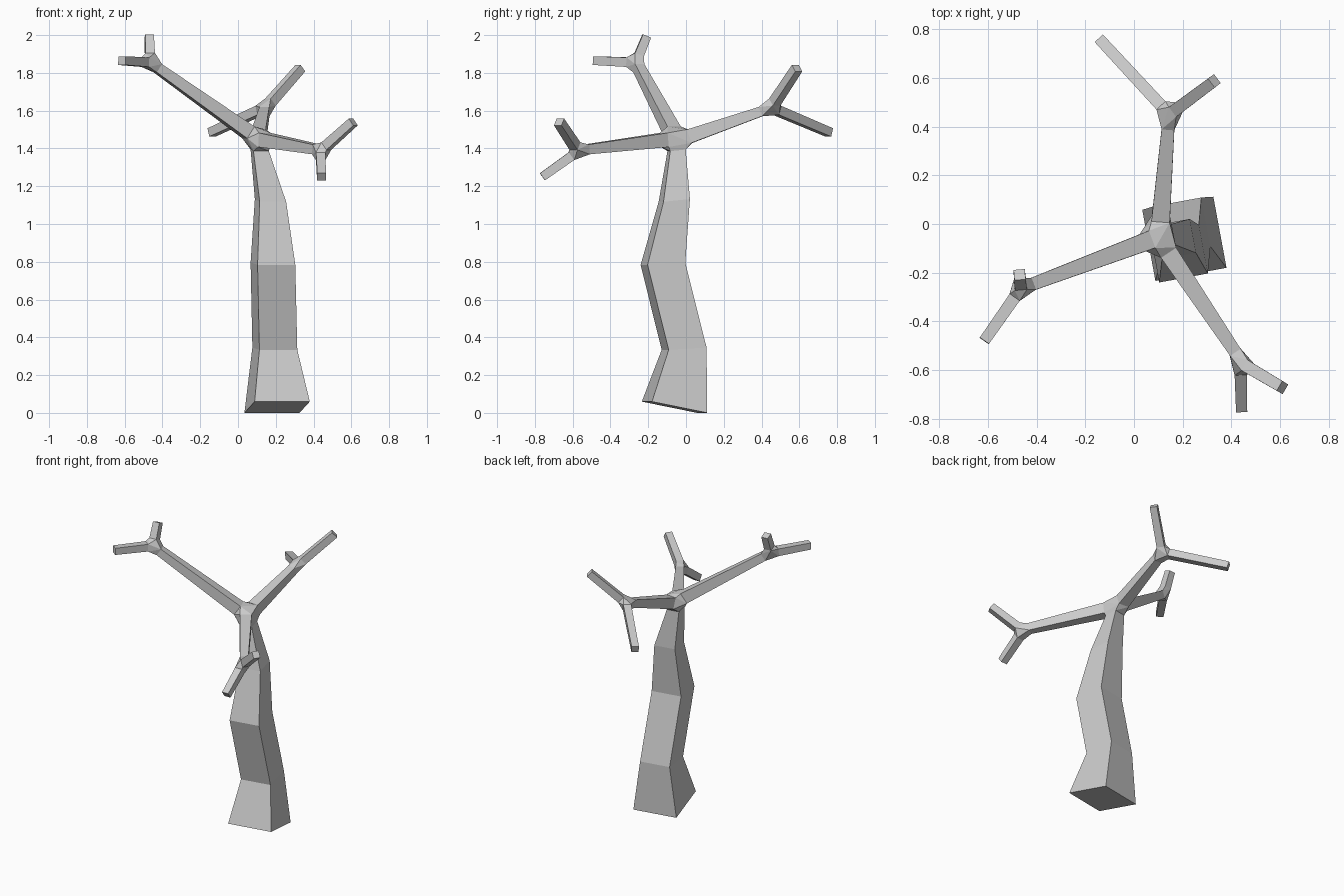
import bpy, bmesh
from math import radians
from mathutils import Vector, Matrix

if "Cube" in bpy.data.objects:
    bpy.data.objects.remove(bpy.data.objects["Cube"])

bm = bmesh.new()


def ring_from(centre, side, up, size):
    h = size / 2
    return [bm.verts.new(Vector(centre) + side * a * h + up * b * h)
            for a, b in ((-1, -1), (1, -1), (1, 1), (-1, 1))]


def ring(centre, direction, size):
    """Square ring across a limb, with its sides kept upright."""
    side = direction.cross(Vector((0, 0, 1))).normalized()
    return ring_from(centre, side, side.cross(direction).normalized(), size)


def bridge(r0, r1):
    for i in range(4):
        j = (i + 1) % 4
        bm.faces.new((r0[i], r0[j], r1[j], r1[i]))


def joint(rings):
    """Wrap the open limb ends in a hull and open the hull towards each limb."""
    res = bmesh.ops.convex_hull(bm, input=[v for r in rings for v in r])
    faces = [f for f in res["geom"] if isinstance(f, bmesh.types.BMFace)]
    inner = [f for f in faces if any(set(f.verts) <= set(r) for r in rings)]
    bmesh.ops.delete(bm, geom=inner, context='FACES_ONLY')


def limb(a, b, size_a, size_b):
    a, b = Vector(a), Vector(b)
    d = (b - a).normalized()
    r0, r1 = ring(a, d, size_a), ring(b, d, size_b)
    bridge(r0, r1)
    return r0, r1


# Trunk: centre, width, front-to-back tilt
trunk = [((0.207, -0.061, 0.03), 0.297, -0.2),
         ((0.195, -0.01, 0.34), 0.204, 0.06),
         ((0.185, -0.122, 0.79), 0.203, 0.06),
         ((0.172, -0.062, 1.125), 0.142, 0.1),
         ((0.115, -0.05, 1.39), 0.083, 0.1)]
yaw = Matrix.Rotation(radians(10.5), 3, 'Z')
rings = [ring_from(c, yaw @ Vector((1, 0, 0)), yaw @ Vector((0, 1, t)), w)
         for c, w, t in trunk]
for r0, r1 in zip(rings, rings[1:]):
    bridge(r0, r1)
bm.faces.new(rings[0])

# Branches: start, end, fork centre, twig tips
branches = [
    ((0.055, -0.07, 1.485), (-0.425, -0.25, 1.825), (-0.465, -0.265, 1.855),
     [(-0.47, -0.208, 1.995), (-0.615, -0.48, 1.865)]),
    ((0.14, -0.115, 1.445), (0.415, -0.525, 1.395), (0.437, -0.57, 1.385),
     [(0.61, -0.672, 1.54), (0.442, -0.76, 1.25)]),
    ((0.11, 0.02, 1.465), (0.14, 0.395, 1.595), (0.145, 0.45, 1.615),
     [(0.33, 0.588, 1.825), (-0.14, 0.758, 1.485)]),
]
hub = [rings[-1]]
for start, end, fork, tips in branches:
    r0, r1 = limb(start, end, 0.075, 0.052)
    hub.append(r0)
    ends = [r1]
    for tip in tips:
        d = (Vector(tip) - Vector(fork)).normalized()
        t0, t1 = limb(Vector(fork) + d * 0.045, tip, 0.05, 0.046)
        bm.faces.new(t1)
        ends.append(t0)
    joint(ends)
joint(hub)

bmesh.ops.recalc_face_normals(bm, faces=bm.faces[:])
mesh = bpy.data.meshes.new("tree")
bm.to_mesh(mesh)
bm.free()
bpy.context.collection.objects.link(bpy.data.objects.new("bare_tree", mesh))
